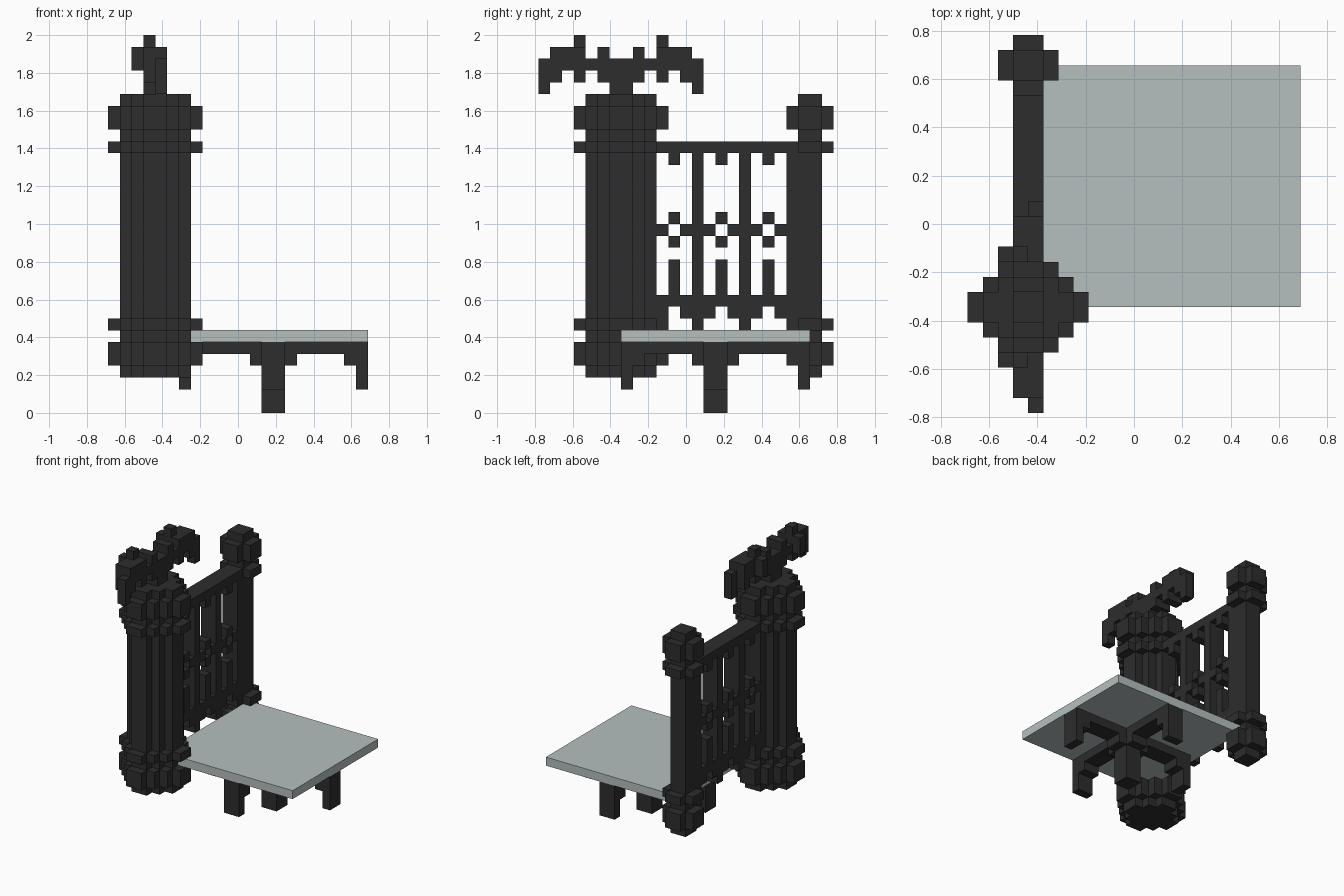
import bpy, bmesh

if "Cube" in bpy.data.objects:
    bpy.data.objects.remove(bpy.data.objects["Cube"])

U = 0.0625                      # one block
OX, OY = -0.6875, -0.78125      # grid corner


def material(name, rgb):
    m = bpy.data.materials.new(name)
    m.diffuse_color = (*rgb, 1)
    m.use_nodes = True
    m.node_tree.nodes["Principled BSDF"].inputs["Base Color"].default_value = m.diffuse_color
    return m


IRON = material("dark iron", (0.026, 0.026, 0.026))
GLASS = material("pale grey green", (0.46, 0.52, 0.52))


def build(name, boxes, mat=IRON):
    """One object from boxes (x0, x1, y0, y1, z0, z1) in block units."""
    bm = bmesh.new()
    for x0, x1, y0, y1, z0, z1 in boxes:
        verts = bmesh.ops.create_cube(bm, size=1)["verts"]
        for v in verts:
            v.co.x = OX + U * (x1 if v.co.x > 0 else x0)
            v.co.y = OY + U * (y1 if v.co.y > 0 else y0)
            v.co.z = U * (z1 if v.co.z > 0 else z0)
    me = bpy.data.meshes.new(name)
    bm.to_mesh(me)
    bm.free()
    me.materials.append(mat)
    ob = bpy.data.objects.new(name, me)
    bpy.context.collection.objects.link(ob)


def round_section(cx, cy, r, z0, z1):
    """Stepped round column: crossed boxes from wide and thin to narrow and deep."""
    return [(cx - r + s, cx + r - s, cy - 1 - s, cy + 1 + s, z0, z1) for s in range(r)]


COLLARS = [(4, 6), (7, 8), (22, 23), (24, 26)]

# Large clustered pillar and small post, each with four collars
for label, cy, r in (("large_pillar", 7, 3), ("small_post", 23, 1)):
    build(label, round_section(4, cy, r, 3, 27))
    for n, (z0, z1) in enumerate(COLLARS):
        build(f"{label}_collar_{n + 1}", round_section(4, cy, r + 1, z0, z1))

# Fence rails, bars and small block ornaments
build("fence_top_rail", [(3, 5, 9, 22, 22, 23)])
build("fence_bottom_rail", [(3, 5, 9, 22, 9, 10)])
build("fence_bars", [(3, 5, y, y + 1, 7, 22) for y in (13, 17, 21)])
build("fence_middle_rail", [(3, 5, y, y + 3, 15, 16) for y in (12, 16)]
      + [(3, 5, 9, 11, 15, 16), (3, 5, 20, 22, 15, 16)])
build("fence_lower_brackets", [(3, 5, y, y + 3, 8, 9) for y in (12, 16)]
      + [(3, 5, 9, 11, 8, 9), (3, 5, 20, 22, 8, 9)])
ornaments = []
for y in (11, 15, 19):
    for z0, z1 in ((10, 13), (14, 15), (16, 17), (21, 22)):
        ornaments.append((3, 5, y, y + 1, z0, z1))
build("fence_ornaments", ornaments)

# Scrolled crest on the large pillar, mirrored about y = 7
half = [
    (4, 5, 0, 1, 27, 30),       # drooping tip
    (3, 5, 1, 2, 28, 31),
    (3, 5, 2, 3, 29, 31),
    (3, 5, 3, 4, 28, 31),       # leaf
    (3, 4, 3, 4, 31, 32),
    (2, 3, 3, 4, 29, 31),
    (3, 5, 4, 6, 29, 30),       # arm
    (3, 5, 5, 6, 28, 29),
    (3, 5, 5, 6, 30, 31),
]
mirrored = [(a, b, 14 - d, 14 - c, e, f) for a, b, c, d, e, f in half]
build("crest", half + mirrored + [(3, 5, 6, 8, 27, 30)])

# Table top
build("table_top", [(5, 22, 7, 23, 6, 7)], GLASS)

# Table base: centre leg and four bracketed arms with drop feet
build("table_centre_leg", [(13, 15, 14, 16, 0, 6)])
arm = [(1, 8, 5, 6), (1, 2, 4, 5), (6, 8, 4, 5), (7, 8, 2, 5)]  # radius, height
for label, sx, sy in (("right", 1, 0), ("left", -1, 0), ("back", 0, 1), ("front", 0, -1)):
    boxes = []
    for r0, r1, z0, z1 in arm:
        if sx:
            a, b = sorted((14 + sx * r0, 14 + sx * r1))
            boxes.append((a, b, 14, 16, z0, z1))
        else:
            a, b = sorted((15 + sy * r0, 15 + sy * r1))
            boxes.append((13, 15, a, b, z0, z1))
    build(f"table_arm_{label}", boxes)
